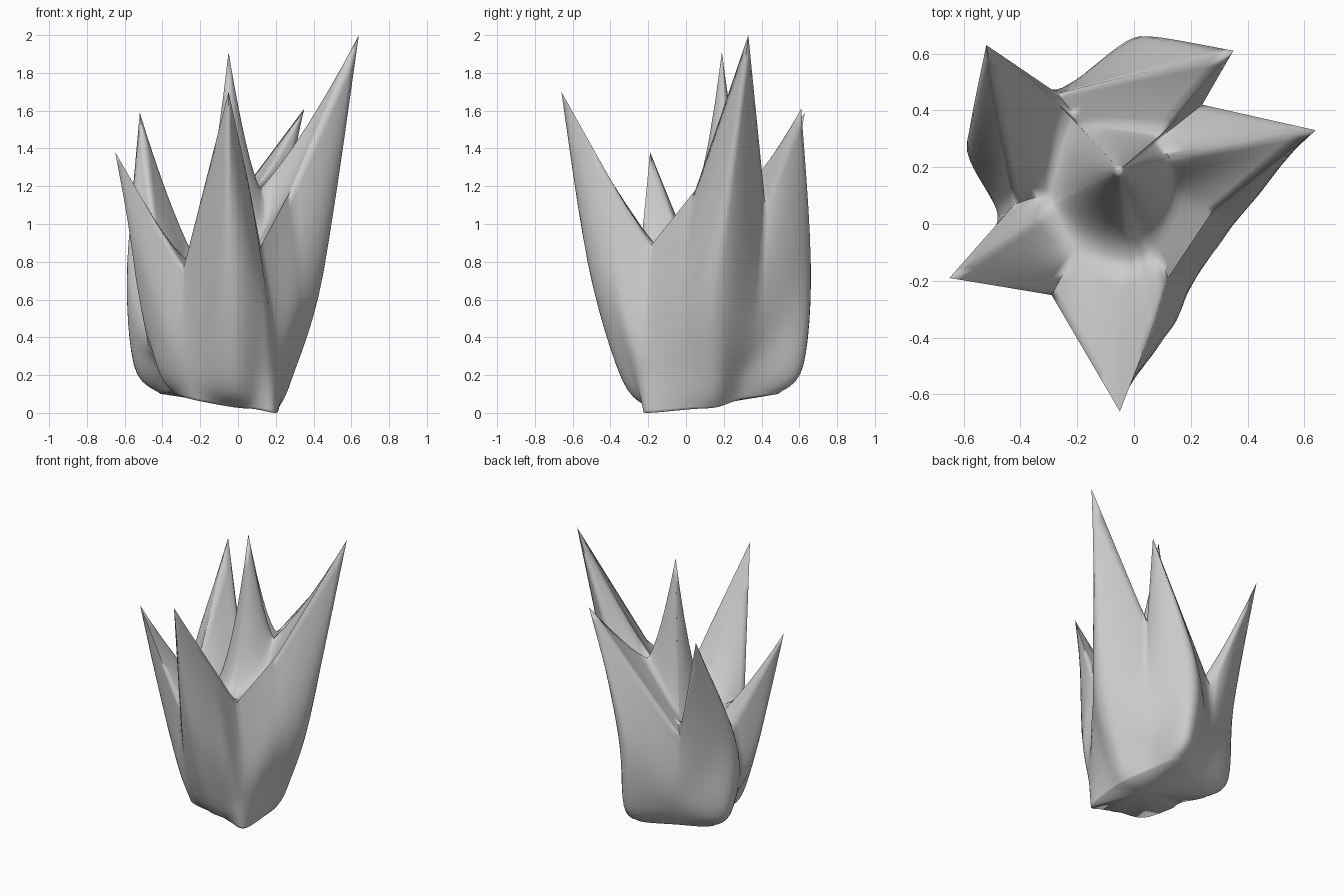
import bpy, bmesh, math
from mathutils import Vector

if "Cube" in bpy.data.objects:
    bpy.data.objects.remove(bpy.data.objects["Cube"])

CORE = Vector((0, 0.15))            # axis the leaves taper toward
PEAK = Vector((-0.05, 0.19, 1.91))  # tip of the middle spike
STEPS = 10                          # columns between neighbouring key columns

# Key columns around the clump, through leaf crests, leaf sides and valleys:
# rim point, widest point, lower taper, foot taper, foot height, inner floor radius and height
KEYS = [
    ((-.05, -.66, 1.7), (-.05, -.52, .8), .73, .50, .03, .34, .87),
    ((.06, -.38, 1.2), (.13, -.37, .6), .82, .70, .02, .34, .87),
    ((.12, -.19, .88), (.20, -.21, .42), 1.0, .98, .00, .31, .87),
    ((.28, .05, 1.18), (.33, -.03, .6), .78, .65, .02, .22, 1.02),
    ((.64, .33, 2.0), (.45, .18, .74), .62, .45, .03, .18, 1.18),
    ((.24, .42, 1.1), (.22, .38, .50), .75, .60, .07, .17, 1.15),
    ((.35, .61, 1.61), (.06, .66, .80), .92, .66, .10, .18, 1.18),
    ((-.27, .46, .78), (-.25, .48, .45), .92, .75, .10, .22, .86),
    ((-.52, .63, 1.59), (-.58, .32, .80), .94, .70, .10, .25, .80),
    ((-.42, .07, .74), (-.48, .03, .40), .90, .72, .11, .26, .76),
    ((-.65, -.19, 1.38), (-.54, -.14, .80), .78, .62, .10, .28, .77),
    ((-.29, -.25, .76), (-.28, -.25, .42), .95, .85, .07, .32, .79),
]


def catmull(a, b, c, d, t):
    return 0.5 * (2 * b + (c - a) * t + (2 * a - 5 * b + 4 * c - d) * t ** 2
                  + (3 * b - a - 3 * c + d) * t ** 3)


def ring(points, smooth):
    """Closed ring through the key points, curved or with straight edges."""
    n, out = len(points), []
    for i in range(n):
        a, b, c, d = (points[(i + k) % n] for k in (-1, 0, 1, 2))
        for s in range(STEPS):
            t = s / STEPS
            out.append(catmull(a, b, c, d, t) if smooth else b.lerp(c, t))
    return out


def tapered(mid, scale, z):
    xy = CORE + (mid.xy - CORE) * scale
    return Vector((xy.x, xy.y, z))


# Guide rings from foot to rim, then the floor around the middle spike
feet, lows, mids, rims, floors = [], [], [], [], []
for rim, mid, low, foot, foot_z, radius, floor_z in KEYS:
    rim, mid = Vector(rim), Vector(mid)
    out = (rim.xy - PEAK.xy).normalized() * radius + PEAK.xy
    feet.append(tapered(mid, foot, foot_z))
    lows.append(tapered(mid, low, foot_z + 0.15))
    mids.append(mid)
    rims.append(rim)
    floors.append(Vector((out.x, out.y, floor_z)))
foot, low, mid = (ring(r, True) for r in (feet, lows, mids))
rim, floor = ring(rims, False), ring(floors, True)

# Outer leaf walls
guides = [foot, foot, low, mid, rim, rim]
rows = []
for g in range(1, 4):
    for s in range(6):
        rows.append([catmull(*p, s / 6) for p in zip(*guides[g - 1:g + 3])])
rows.append(rim)

# Inner leaf faces sloping to the floor
for s in range(1, 7):
    t = s / 6
    rows.append([r.lerp(f, t) - Vector((0, 0, 0.2 * (r.z - f.z) * t * (1 - t)))
                 for r, f in zip(rim, floor)])

# Middle spike, flaring more where its base is wide
for s in range(1, 10):
    t = s / 10
    row = []
    for f in floor:
        p = f.lerp(PEAK, t)
        flare = 1 + 14 * (f.xy - PEAK.xy).length_squared
        p.z = f.z + (PEAK.z - f.z) * t ** flare
        row.append(p)
    rows.append(row)

# Skin the rows and close both ends
bm = bmesh.new()
grid = [[bm.verts.new(p) for p in row] for row in rows]
count = len(rim)
for lower, upper in zip(grid, grid[1:]):
    for i in range(count):
        j = (i + 1) % count
        bm.faces.new((lower[i], lower[j], upper[j], upper[i]))
for end, point in ((grid[0], Vector((0, 0.12, 0.04))), (grid[-1], PEAK)):
    hub = bm.verts.new(point)
    for i in range(count):
        bm.faces.new((end[i], end[(i + 1) % count], hub))
bmesh.ops.recalc_face_normals(bm, faces=bm.faces)

mesh = bpy.data.meshes.new("leaf_clump")
bm.to_mesh(mesh)
bm.free()
clump = bpy.data.objects.new("leaf_clump", mesh)
bpy.context.collection.objects.link(clump)

grey = bpy.data.materials.new("plain_grey")
grey.use_nodes = True
colour = (0.6, 0.6, 0.6, 1)
grey.diffuse_color = colour
grey.node_tree.nodes["Principled BSDF"].inputs["Base Color"].default_value = colour
mesh.materials.append(grey)

bpy.ops.object.select_all(action="DESELECT")
clump.select_set(True)
bpy.context.view_layer.objects.active = clump
bpy.ops.object.shade_smooth_by_angle(angle=math.radians(100))
